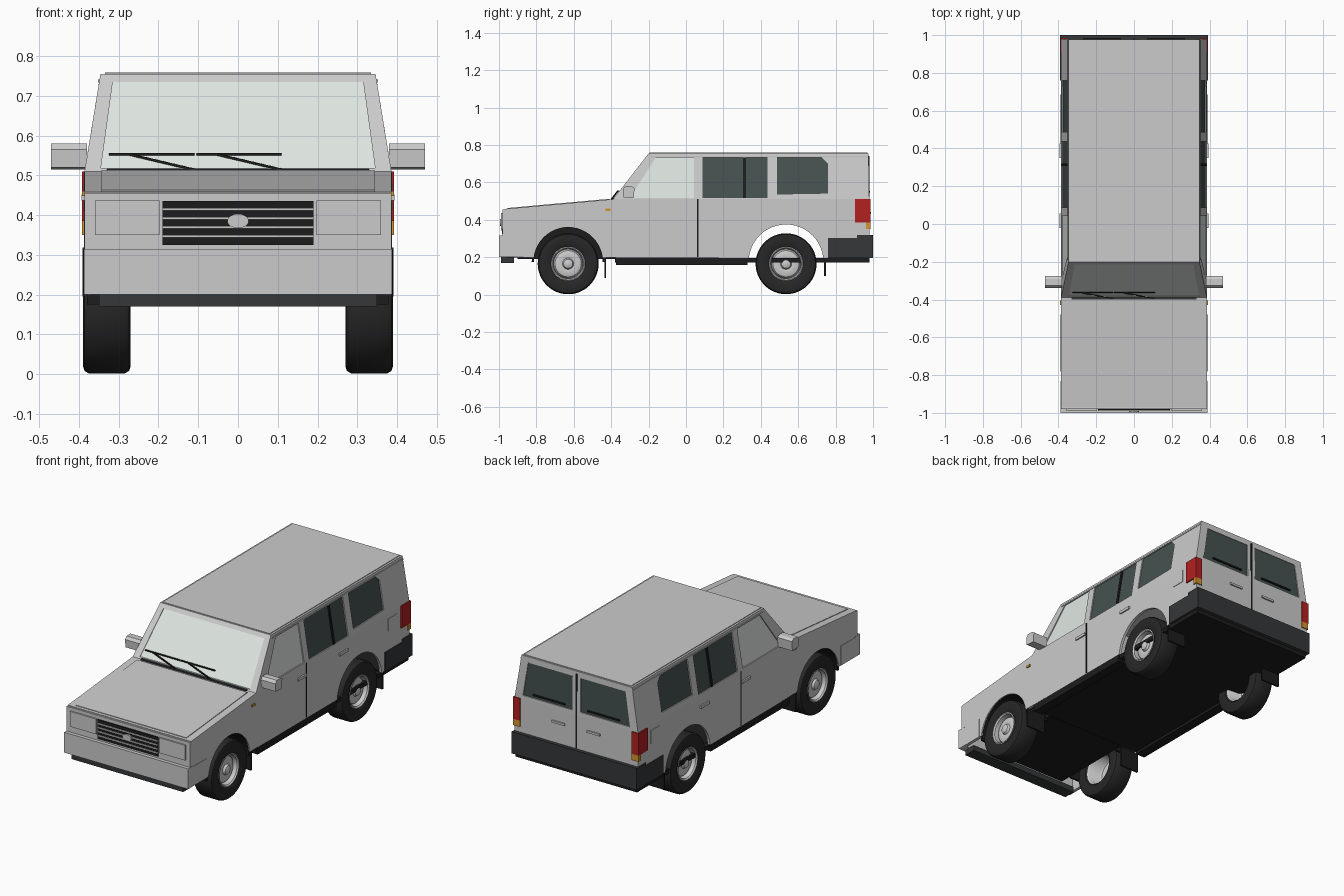
import bpy, bmesh, math
from mathutils import Vector

if "Cube" in bpy.data.objects:
    bpy.data.objects.remove(bpy.data.objects["Cube"])

COLORS = {"black": (.012, .012, .012), "rubber": (.02, .02, .02), "dark": (.035, .038, .04),
          "red": (.45, .015, .015), "amber": (.65, .3, .03), "silver": (.7, .7, .7),
          "clear_glass": (.74, .8, .76), "dark_glass": (.06, .085, .08)}


def mat(name):
    m = bpy.data.materials.get(name)
    if not m:
        m = bpy.data.materials.new(name)
        m.diffuse_color = (*COLORS[name], 1)
        m.use_nodes = True
        m.node_tree.nodes["Principled BSDF"].inputs["Base Color"].default_value = m.diffuse_color
    return m


def finish(name, bm, color=None, mirror=False):
    me = bpy.data.meshes.new(name)
    bm.to_mesh(me)
    bm.free()
    ob = bpy.data.objects.new(name, me)
    bpy.context.collection.objects.link(ob)
    if color:
        me.materials.append(mat(color))
    if mirror:
        ob.modifiers.new("mirror", 'MIRROR').use_mirror_merge = False
    return ob


def prism(name, pts, axis, lo, hi, color=None, mirror=False, lean=None):
    """Extrude a 2D outline along x (outline in y,z) or y (outline in x,z)."""
    bm = bmesh.new()
    put = (lambda p, d: (d, *p)) if axis == 'x' else (lambda p, d: (p[0], d, p[1]))
    a = [bm.verts.new(put(p, lo)) for p in pts]
    b = [bm.verts.new(put(p, hi)) for p in pts]
    n = len(pts)
    bm.faces.new(a)
    bm.faces.new(b)
    for i in range(n):
        bm.faces.new((a[i], a[(i + 1) % n], b[(i + 1) % n], b[i]))
    if lean:
        for v in bm.verts:
            lean(v.co)
    bmesh.ops.recalc_face_normals(bm, faces=bm.faces)
    return finish(name, bm, color, mirror)


def box(name, x, y, z, color=None, mirror=False, lean=None):
    pts = [(y[0], z[0]), (y[1], z[0]), (y[1], z[1]), (y[0], z[1])]
    return prism(name, pts, 'x', x[0], x[1], color, mirror, lean)


def rod(name, a, b, w, color, mirror=False):
    a, b = Vector(a), Vector(b)
    bm = bmesh.new()
    bmesh.ops.create_cube(bm, size=1)
    q = (b - a).to_track_quat('Z', 'Y')
    for v in bm.verts:
        v.co = (a + b) / 2 + q @ Vector((v.co.x * w, v.co.y * w, v.co.z * (b - a).length))
    return finish(name, bm, color, mirror)


def lean_side(co):
    co.x -= max(0, co.z - .51) * .163


def lean_screen(co):
    co.y += (co.z - .51) * .776


def circle(cy, cz, r, n=48, a0=0, a1=2 * math.pi):
    return [(cy + r * math.cos(a0 + (a1 - a0) * i / n), cz + r * math.sin(a0 + (a1 - a0) * i / n)) for i in range(n)]


# body shell: hood, leaning cabin sides, open underside
W, T = .386, .346
outline = [(-.975, .2, W), (-.97, .458, W), (-.39, .51, W), (-.2, .755, T), (.976, .755, T), (.98, .51, W), (.98, .195, W)]
bm = bmesh.new()
R = [bm.verts.new((w, y, z)) for y, z, w in outline]
L = [bm.verts.new((-w, y, z)) for y, z, w in outline]
for i in range(6):
    bm.faces.new((R[i], R[i + 1], L[i + 1], L[i]))
for S in (R, L):
    bm.faces.new([S[i] for i in (0, 1, 2, 5, 6)])
    bm.faces.new(S[2:6])
bottom = bm.faces.new((R[6], R[0], L[0], L[6]))
bmesh.ops.recalc_face_normals(bm, faces=bm.faces)
bmesh.ops.delete(bm, geom=[bottom], context='FACES_ONLY')
body = finish("body_shell", bm)
sol = body.modifiers.new("thickness", 'SOLIDIFY')
sol.thickness, sol.offset, sol.use_even_offset = .015, -1, True

# openings
front_win = [(-.30, .517), (.042, .517), (.042, .735), (-.16, .735)]
rear_win = [(.088, .517), (.436, .517), (.436, .735), (.088, .735)]
cargo_win = [(.487, .535), (.76, .54), (.76, .70), (.725, .735), (.487, .735)]
screen = [(-.345, .518), (.345, .518), (.315, .735), (-.315, .735)]
back_win = [(.025, .53), (.335, .53), (.305, .722), (.025, .722)]
cutters = [prism("cut_" + n, p, 'x', -.5, .5) for n, p in (
    ("front_arch", circle(-.63, .175, .186)), ("rear_arch", circle(.535, .175, .2)),
    ("front_window", front_win), ("rear_window", rear_win), ("cargo_window", cargo_win))]
cutters.append(prism("cut_screen", screen, 'y', -.6, .3))
cutters.append(prism("cut_back_r", back_win, 'y', .9, 1.1))
cutters.append(prism("cut_back_l", [(-x, z) for x, z in back_win], 'y', .9, 1.1))
for c in cutters:
    c.hide_render = True
    c.hide_viewport = True
    m = body.modifiers.new(c.name, 'BOOLEAN')
    m.object, m.operation, m.solver = c, 'DIFFERENCE', 'EXACT'

# glass
prism("front_door_glass", front_win, 'x', .374, .38, "clear_glass", True, lean_side)
prism("rear_door_glass", rear_win, 'x', .374, .38, "dark_glass", True, lean_side)
prism("cargo_glass", cargo_win, 'x', .374, .38, "dark_glass", True, lean_side)
box("rear_window_divider", (.376, .386), (.306, .32), (.517, .735), "black", True, lean_side)
prism("windshield", screen, 'y', -.386, -.379, "clear_glass", False, lean_screen)
prism("tailgate_glass", back_win, 'y', .967, .974, "dark_glass", True)

# hood panel, cowl and roof front lip
prism("hood_panel", [(-.955, .455), (-.955, .463), (-.41, .512), (-.41, .5)], 'x', -.345, .345)
box("cowl", (-.33, .33), (-.40, -.385), (.503, .516), "dark")
box("roof_panel", (-.335, .335), (-.195, .97), (.75, .759))
box("drip_rail", (.342, .352), (-.19, .975), (.733, .741), None, True)

# front panel, lights and grille
box("front_panel", (-.386, .386), (-.98, -.96), (.315, .455))
box("headlight", (.197, .36), (-.988, -.97), (.35, .436), None, True)
box("grille_backing", (-.19, .19), (-.985, -.97), (.325, .435), "black")
for i in range(4):
    z = .344 + i * .0225
    box("grille_bar", (-.19, .19), (-.99, -.98), (z, z + .006))
prism("grille_centre_oval", [(x * 1.5, .385 + z) for x, z in circle(0, 0, .018, 24)], 'y', -.995, -.98, "silver")

# bumpers
box("front_bumper", (-.388, .388), (-1, -.955), (.2, .315))
box("front_bumper_end", (.37, .388), (-.97, -.83), (.2, .31), None, True)
box("front_valance", (-.35, .35), (-.99, -.92), (.17, .202), "dark")
box("rear_bumper", (-.391, .391), (.915, 1), (.195, .318), "dark")
box("rear_bumper_end", (.365, .391), (.76, .93), (.195, .302), "dark", True)

# underbody
box("floor", (-.38, .38), (-.38, .98), (.172, .196), "black")
box("sill", (.33, .386), (-.375, .33), (.157, .198), "black", True)
box("engine_bay", (-.25, .25), (-.90, -.37), (.19, .39), "black")
arc = circle(-.63, .175, .195, 25, 0, math.pi * 25 / 24) + circle(-.63, .175, .184, 25, math.pi, -math.pi / 24)
prism("front_arch_liner", arc, 'x', .24, .38, "black", True)
box("front_mudflap", (.27, .386), (-.437, -.427), (.09, .2), "black", True)
box("rear_mudflap", (.27, .386), (.738, .748), (.1, .2), "black", True)


# wheels
def lathe(name, profile, y, color):
    bm = bmesh.new()
    vs = [bm.verts.new((x, y, .165 + r)) for x, r in profile]
    es = [bm.edges.new(e) for e in zip(vs, vs[1:])]
    bmesh.ops.spin(bm, geom=vs + es, cent=(0, y, .165), axis=(1, 0, 0), angle=2 * math.pi, steps=48)
    bmesh.ops.remove_doubles(bm, verts=bm.verts, dist=.0003)
    bmesh.ops.recalc_face_normals(bm, faces=bm.faces)
    ob = finish(name, bm, color, True)
    bpy.context.view_layer.objects.active = ob
    ob.select_set(True)
    bpy.ops.object.shade_smooth_by_angle(angle=math.radians(35))
    ob.select_set(False)


tyre = [(.285, .087), (.272, .1), (.27, .145), (.274, .157), (.284, .163), (.376, .163), (.386, .157), (.39, .145),
        (.388, .1), (.38, .087), (.285, .087)]
rim = [(.278, .092), (.29, .083), (.35, .078), (.362, .07), (.37, .045), (.366, .03), (.378, .024), (.382, .014), (.384, 0)]
rim_edge = [(.35, .078), (.38, .08), (.387, .086), (.385, .091)]
for place, y in (("front", -.63), ("rear", .535)):
    lathe(place + "_tyre", tyre, y, "rubber")
    lathe(place + "_rim", rim, y, "silver")
    lathe(place + "_rim_edge", rim_edge, y, "silver")

# mirrors
prism("door_mirror", [(-.335, .52), (-.28, .515), (-.275, .57), (-.29, .58), (-.325, .58), (-.338, .565)],
      'x', .38, .47, None, True)

# side details
box("tail_light", (.35, .393), (.903, .986), (.385, .51), "red", True)
box("rear_indicator", (.35, .392), (.962, .986), (.35, .385), "amber", True)
box("side_indicator", (.38, .392), (-.43, -.405), (.448, .46), "amber", True)
box("door_seam", (.38, .3872), (.058, .066), (.2, .51), "black", True)
for y in (-.02, .35):
    box("door_handle", (.38, .394), (y, y + .075), (.437, .452), None, True)
box("fuel_flap", (.38, .389), (.79, .87), (.41, .48), None, True)

# tailgate details
box("tailgate_seam", (-.004, .004), (.975, .982), (.32, .74), "black")
box("tailgate_handle", (.07, .15), (.975, .988), (.43, .442), None, True)
rod("rear_wiper", (.07, .981, .55), (.27, .981, .55), .008, "black", True)

# windshield wipers
for dx in (0, .22):
    rod("wiper_arm", (-.11 + dx, -.395, .514), (-.275 + dx, -.365, .553), .006, "black")
    rod("wiper_blade", (-.325 + dx, -.362, .553), (-.11 + dx, -.362, .553), .006, "black")
